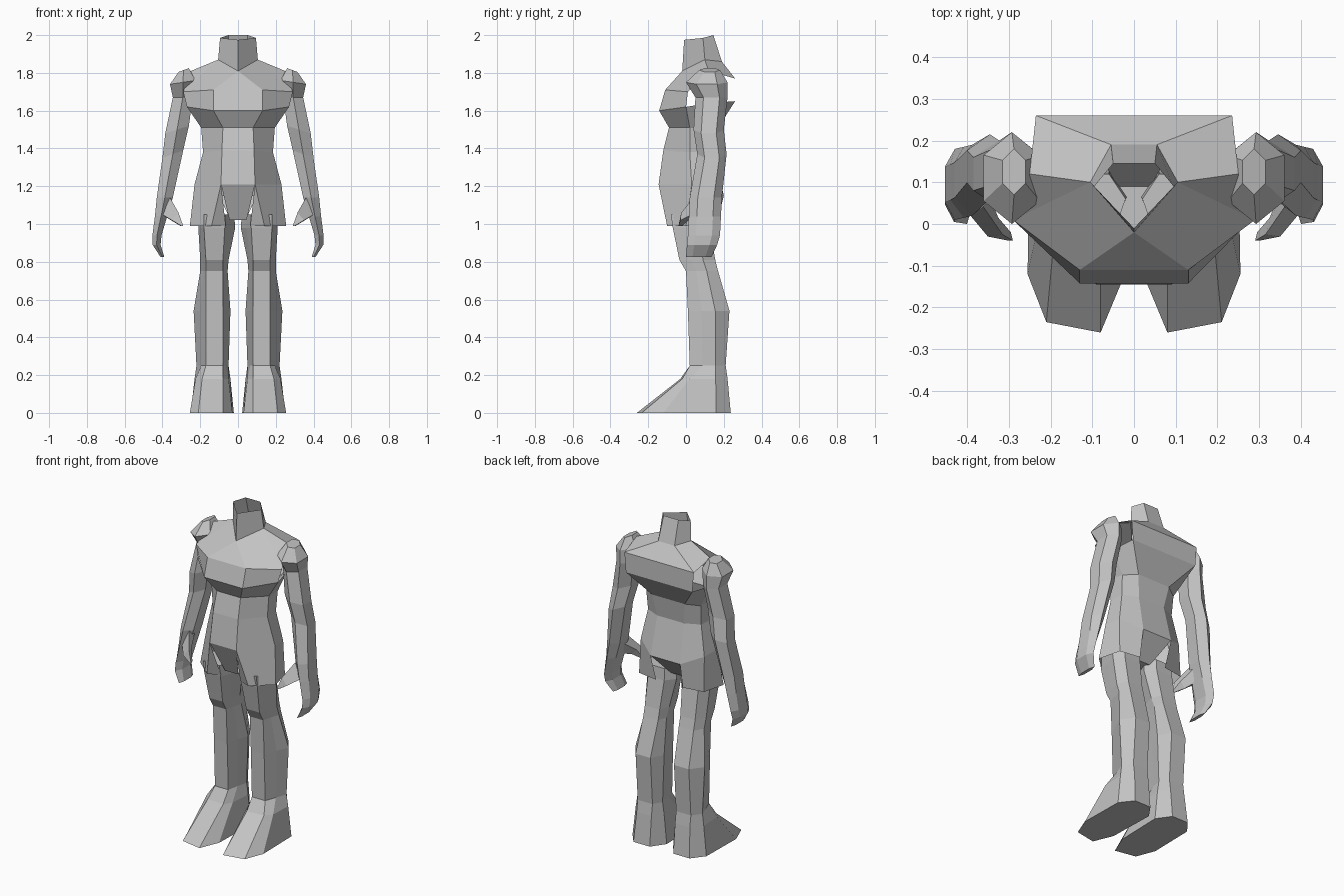
import bpy, bmesh

grey = bpy.data.materials.new("plain grey")
grey.diffuse_color = (0.55, 0.55, 0.55, 1)


def flip(p):
    return (-p[0], p[1], p[2])


def loft(name, rings, closed=True, start=True, end=True, skip=(), mirror=False):
    """Skin a list of equal-length rings; skip holds (band, side) openings."""
    if mirror:
        rings = [[flip(p) for p in r] for r in rings]
    bm = bmesh.new()
    rows = [[bm.verts.new(p) for p in r] for r in rings]
    n = len(rows[0])
    for b in range(len(rows) - 1):
        for i in range(n if closed else n - 1):
            if (b, i) not in skip:
                j = (i + 1) % n
                bm.faces.new((rows[b][i], rows[b][j], rows[b + 1][j], rows[b + 1][i]))
    if closed and start:
        bm.faces.new(rows[0])
    if closed and end:
        bm.faces.new(rows[-1])
    bmesh.ops.remove_doubles(bm, verts=bm.verts, dist=0.0005)
    bmesh.ops.recalc_face_normals(bm, faces=bm.faces)
    mesh = bpy.data.meshes.new(name)
    bm.to_mesh(mesh)
    bm.free()
    mesh.materials.append(grey)
    ob = bpy.data.objects.new(name, mesh)
    bpy.context.collection.objects.link(ob)
    return ob


def pair(name, rings, **kw):
    loft("left_" + name, rings, **kw)
    loft("right_" + name, rings, mirror=True, **kw)


def hexring(x0, x1, y0, y1, z, tilt=0.0):
    """Six-sided section between x0..x1 and y0..y1; tilt lowers the outer side."""
    cx, cy, rx, ry = (x0 + x1) / 2, (y0 + y1) / 2, (x1 - x0) / 2, (y1 - y0) / 2
    corners = ((0, -1), (1, -.5), (1, .5), (0, 1), (-1, .5), (-1, -.5))
    return [(cx + u * rx, cy + v * ry, z - u * tilt) for u, v in corners]


# torso and open neck: half sections from front to back
halves = [
    [(0, -.01, 1.975), (.095, .09, 1.985), (.095, .09, 1.985), (.05, .145, 2.0)],
    [(0, -.02, 1.81), (.105, .10, 1.87), (.105, .10, 1.87), (.055, .19, 1.86)],
    [(.13, -.11, 1.71), (.29, .01, 1.70), (.25, .12, 1.81), (.235, .26, 1.77)],
    [(.13, -.142, 1.60), (.27, 0, 1.62), (.25, .12, 1.64), (.225, .26, 1.65)],
    [(.08, -.09, 1.51), (.195, .02, 1.51), (.185, .12, 1.50), (.11, .17, 1.51)],
    [(.085, -.12, 1.39), (.185, .02, 1.38), (.18, .11, 1.38), (.09, .15, 1.38)],
    [(.09, -.145, 1.21), (.23, .03, 1.21), (.215, .13, 1.20), (.10, .20, 1.15)],
]
# arm holes are left open on both sides of the chest
holes = {(2, 1), (2, 2), (2, 4), (2, 5)}
loft("torso", [h + [flip(p) for p in reversed(h)] for h in halves],
     start=False, end=False, skip=holes)

# shorts flaps and crotch strip
waist = [halves[-1][0]] + halves[-1]
hem = [(.065, -.07, .99), (.14, -.10, .99), (.255, 0, .99), (.22, .14, .99), (.09, .16, .99)]
pair("shorts", [waist, hem], closed=False)
strip = [(.09, -.145, 1.21), (.045, -.06, 1.02), (.04, .09, 1.02), (.10, .20, 1.15)]
loft("crotch", [[p, flip(p)] for p in strip], closed=False)


# legs
def legring(z, fi, fo, yf, so, ys, bo, bi, yb, si):
    mid = ((fo + so) / 2, (yf + ys) / 2, z)
    mid_in = ((fi + si) / 2, (yf + ys) / 2, z)
    return [(fi, yf, z), (fo, yf, z), mid, (so, ys, z),
            (bo, yb, z), (bi, yb, z), (si, ys, z), mid_in]


sole = [(.08, -.26, 0), (.21, -.235, 0), (.255, -.12, 0), (.25, .16, 0),
        (.19, .237, 0), (.08, .237, 0), (.022, .155, 0), (.03, -.14, 0)]
pair("leg", [
    legring(1.05, .07, .18, -.08, .21, .06, .17, .06, .12, .02),
    legring(.98, .07, .18, -.07, .21, .07, .17, .06, .125, .015),
    legring(.81, .08, .17, -.035, .20, .09, .17, .07, .155, .05),
    legring(.75, .08, .17, 0, .20, .11, .17, .07, .17, .055),
    legring(.54, .08, .17, .01, .235, .155, .18, .08, .23, .04),
    legring(.25, .08, .17, .02, .22, .155, .18, .08, .21, .05),
    [(.08, -.03, .18), (.19, -.02, .18), (.225, .02, .18), (.23, .157, .18),
     (.18, .22, .18), (.08, .22, .18), (.04, .155, .18), (.05, .02, .18)],
    sole])

# arms with shoulder caps, running down into a mitten hand
pair("arm", [
    hexring(.26, .315, .07, .18, 1.815, .01),
    hexring(.225, .36, 0, .22, 1.75, .01),
    hexring(.24, .345, .05, .22, 1.67),
    hexring(.26, .385, .04, .20, 1.50, .02),
    hexring(.29, .40, .06, .215, 1.37, .02),
    hexring(.345, .43, .02, .19, 1.14),
    hexring(.375, .44, .015, .185, 1.04),
    hexring(.405, .453, .01, .18, .94),
    hexring(.41, .452, .005, .165, .89),
    hexring(.39, .41, 0, .135, .825)])

# thumbs
pair("thumb", [
    [(.36, .04, 1.14), (.40, .03, 1.05), (.39, .10, 1.05), (.36, .10, 1.12)],
    [(.315, -.025, 1.06), (.35, -.03, 1.02), (.355, .015, 1.02), (.325, .015, 1.055)],
    [(.29, -.04, .99), (.30, -.04, .99), (.305, -.02, .99), (.295, -.02, .995)]])
